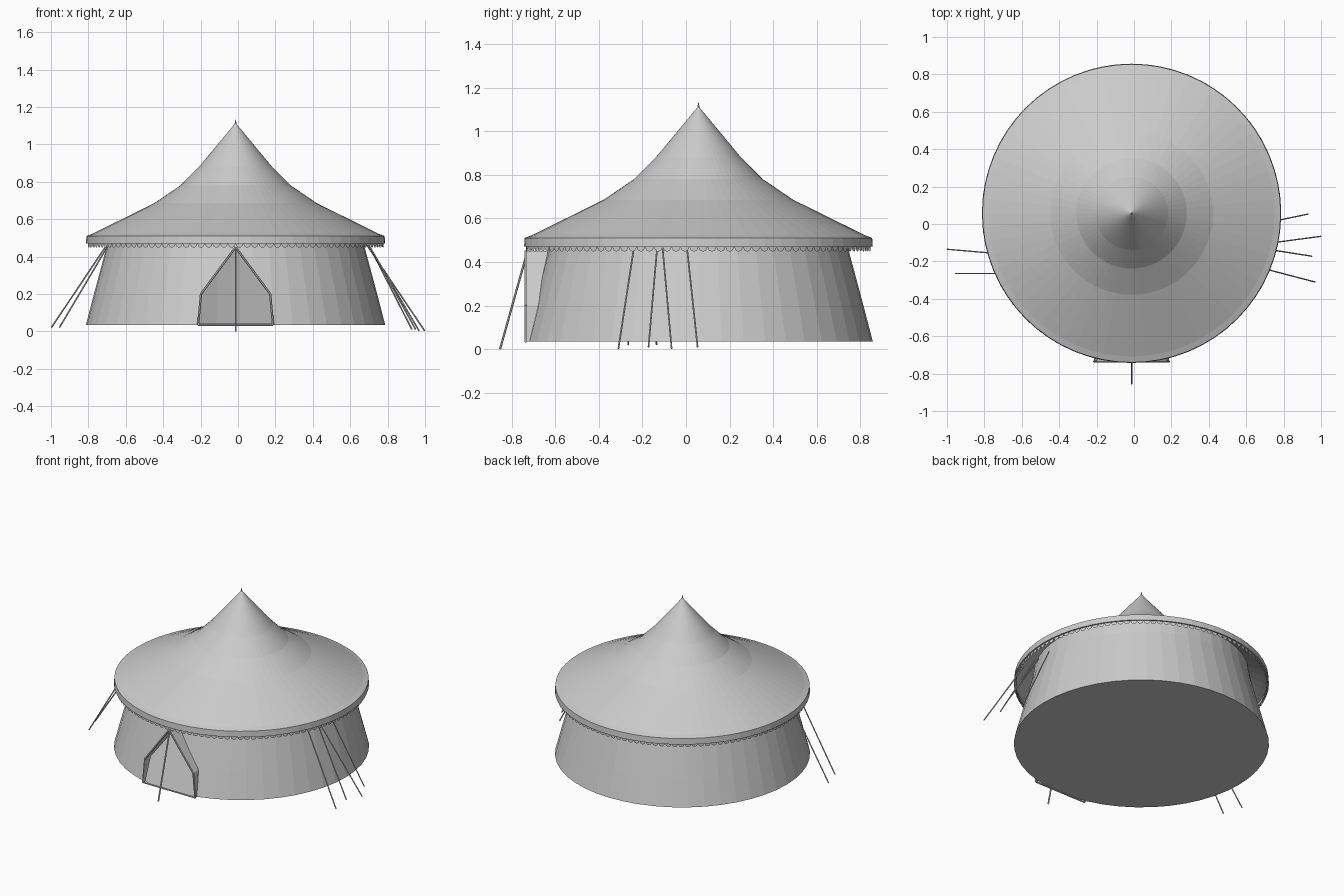
import bpy, bmesh
from math import sin, cos, pi, sqrt
from mathutils import Vector

if "Cube" in bpy.data.objects:
    bpy.data.objects.remove(bpy.data.objects["Cube"])

CX, CY = -0.013, 0.057      # tent axis


def make(name, verts, faces):
    me = bpy.data.meshes.new(name)
    me.from_pydata([tuple(v) for v in verts], [], faces)
    bm = bmesh.new()
    bm.from_mesh(me)
    bmesh.ops.remove_doubles(bm, verts=bm.verts, dist=1e-5)
    bmesh.ops.recalc_face_normals(bm, faces=bm.faces)
    bm.to_mesh(me)
    bm.free()
    ob = bpy.data.objects.new(name, me)
    bpy.context.collection.objects.link(ob)
    return ob


def revolve(name, profile, sides, closed=False):
    n = len(profile)
    verts = [(CX + r * sin(2 * pi * i / sides), CY - r * cos(2 * pi * i / sides), z)
             for i in range(sides) for r, z in profile]
    faces = []
    for i in range(sides):
        a, b = i * n, (i + 1) % sides * n
        for j in range(n if closed else n - 1):
            k = (j + 1) % n
            faces.append((a + j, b + j, b + k, a + k))
    return make(name, verts, faces)


def rod(name, a, b, r=0.004, r2=None, sides=6):
    a, b = Vector(a), Vector(b)
    q = (b - a).to_track_quat('Z', 'Y')
    bm = bmesh.new()
    bmesh.ops.create_cone(bm, cap_ends=True, segments=sides, radius1=r,
                          radius2=r if r2 is None else r2, depth=(b - a).length)
    for v in bm.verts:
        v.co = q @ v.co + (a + b) / 2
    me = bpy.data.meshes.new(name)
    bm.to_mesh(me)
    bm.free()
    ob = bpy.data.objects.new(name, me)
    bpy.context.collection.objects.link(ob)
    return ob


# roof canopy with its hanging band
revolve("roof", [(0.004, 1.11), (0.195, 0.88), (0.295, 0.78), (0.435, 0.685),
                 (0.765, 0.522), (0.797, 0.51), (0.8, 0.47), (0.785, 0.47)], 64)
rod("finial", (CX, CY, 1.09), (CX, CY, 1.132), 0.009, 0.001, 8)

# scalloped fringe under the band
COUNT, STEPS = 120, 6
N = COUNT * STEPS
verts, faces = [], []
for i in range(N):
    t = 2 * pi * i / N
    drop = 0.004 + 0.02 * sqrt(abs(sin(pi * (i % STEPS) / STEPS)))
    for z in (0.474, 0.472 - drop):
        verts.append((CX + 0.79 * sin(t), CY - 0.79 * cos(t), z))
    j = (i + 1) % N
    faces.append((2 * i, 2 * j, 2 * j + 1, 2 * i + 1))
make("scallop_fringe", verts, faces)

# wall shell
T = 0.006
outer = [(0.8, 0.035), (0.757, 0.2), (0.69, 0.45), (0.675, 0.55)]
wall = revolve("wall", outer + [(r - T, z) for r, z in reversed(outer)], 48, True)

# doorway opening cut through the wall
door = [(-0.2, 0.035), (-0.185, 0.2), (0, 0.45), (0.185, 0.2), (0.2, 0.035)]
shape = [(-0.2, 0.0)] + door + [(0.2, 0.0)]
n = len(shape)
cut = make("door_cutter", [(CX + x, y, z) for y in (-0.95, -0.5) for x, z in shape],
           [tuple(range(n)), tuple(range(n, 2 * n))] +
           [(i, (i + 1) % n, (i + 1) % n + n, i + n) for i in range(n)])
mod = wall.modifiers.new("doorway", 'BOOLEAN')
mod.operation, mod.solver, mod.object = 'DIFFERENCE', 'EXACT', cut
bpy.context.view_layer.objects.active = wall
bpy.ops.object.modifier_apply(modifier=mod.name)
bpy.data.objects.remove(cut)

# groundsheet, flattened at the doorway
make("floor", [(CX + 0.8 * sin(2 * pi * i / 48), max(-0.735, CY - 0.8 * cos(2 * pi * i / 48)), 0.035)
               for i in range(48)], [tuple(range(48))])

# gabled porch from the door plane back to the wall
FRONT = -0.735
radius = {0.035: 0.8, 0.2: 0.757, 0.45: 0.69}
verts = [(CX + x, FRONT, z) for x, z in door]
verts += [(CX + x, CY - sqrt(radius[z] ** 2 - x * x), z) for x, z in door]
porch = make("porch", verts, [(i, i + 1, i + 6, i + 5) for i in range(4)])
sol = porch.modifiers.new("cloth", 'SOLIDIFY')
sol.thickness = 0.005

# door frame poles and threshold
for i in range(5):
    (x1, z1), (x2, z2) = door[i], door[(i + 1) % 5]
    rod("door_frame", (CX + x1, FRONT, z1), (CX + x2, FRONT, z2), 0.006)

# guy ropes
rod("front_rope", (CX, -0.73, 0.44), (CX, -0.853, 0.0), 0.005)
for top, foot in [((0.70, -0.24, 0.46), (0.968, -0.31, 0.003)),
                  ((0.70, -0.133, 0.46), (0.95, -0.172, 0.01)),
                  ((0.69, -0.107, 0.46), (0.998, -0.066, 0.003)),
                  ((0.70, 0.005, 0.46), (0.93, 0.053, 0.01)),
                  ((-0.71, -0.16, 0.45), (-0.998, -0.135, 0.02)),
                  ((-0.70, -0.265, 0.45), (-0.955, -0.265, 0.02))]:
    rod("guy_rope", top, foot)
